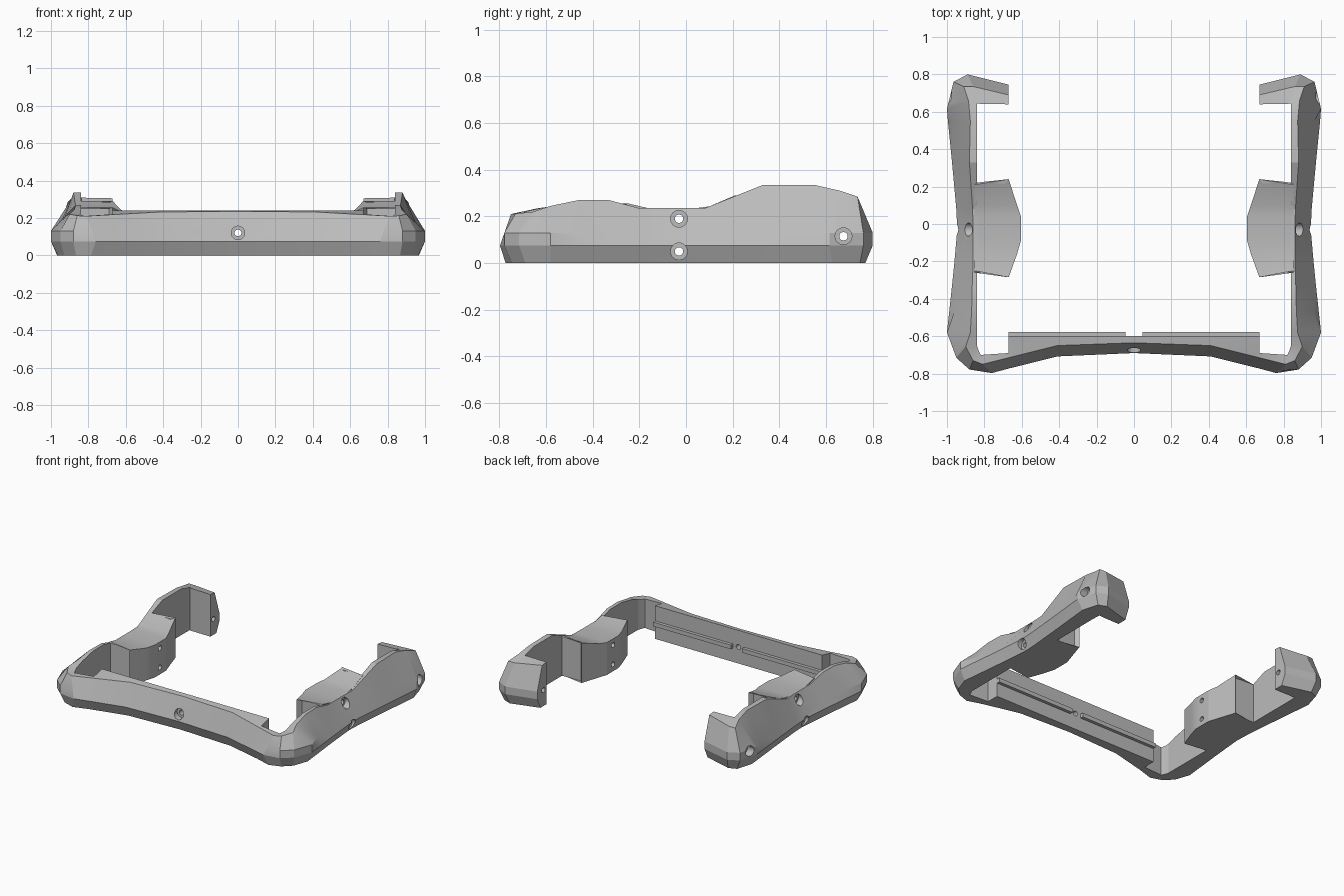
import bpy
import bmesh
import math
from mathutils import Vector

cube = bpy.data.objects.get("Cube")
if cube:
    bpy.data.objects.remove(cube, do_unlink=True)

grey = bpy.data.materials.new("plain grey")
grey.use_nodes = True
grey.diffuse_color = (0.5, 0.5, 0.5, 1)
grey.node_tree.nodes["Principled BSDF"].inputs["Base Color"].default_value = grey.diffuse_color


def loft_object(name, lofts):
    """Make one closed mesh from lists of matching cross-sections."""
    bm = bmesh.new()
    for sections in lofts:
        rings = [[bm.verts.new(p) for p in section] for section in sections]
        count = len(rings[0])
        for a, b in zip(rings, rings[1:]):
            for i in range(count):
                j = (i + 1) % count
                bm.faces.new((a[i], a[j], b[j], b[i]))
        bm.faces.new(rings[0][::-1])
        bm.faces.new(rings[-1])
    bmesh.ops.recalc_face_normals(bm, faces=bm.faces)
    mesh = bpy.data.meshes.new(name)
    bm.to_mesh(mesh)
    bm.free()
    obj = bpy.data.objects.new(name, mesh)
    bpy.context.collection.objects.link(obj)
    mesh.materials.append(grey)
    return obj


def activate(obj):
    bpy.ops.object.select_all(action='DESELECT')
    obj.select_set(True)
    bpy.context.view_layer.objects.active = obj


def bar_section(inner, crest, outer, z_inner, z_crest, corner=False):
    """Inner wall, sloped top, leaning outer face and tucked-in underside."""
    inner, crest, outer = Vector(inner), Vector(crest), Vector(outer)
    low = 0.075
    base = outer + (crest - outer).normalized() * 0.035
    if corner:
        upper, z_upper = outer, 0.13
    else:
        upper, z_upper = outer.lerp(crest, 0.25), low + (z_crest - low) * 0.25
    return [(*inner, 0), (*inner, z_inner), (*crest, z_crest),
            (*upper, z_upper), (*outer, low), (*base, 0)]


# Front bar, from the centre out to the pocket beside the corner
half = [
    bar_section((0, -.6), (0, -.635), (0, -.69), .24, .235),
    bar_section((.41, -.6), (.41, -.65), (.41, -.708), .24, .232),
    bar_section((.67, -.6), (.66, -.712), (.65, -.768), .24, .218),
    bar_section((.671, -.69), (.67, -.715), (.66, -.77), .22, .218),
]

# Faceted front corner
half += [
    bar_section((.82, -.7), (.81, -.75), (.76, -.797), .21, .21),
    bar_section((.83, -.68), (.86, -.73), (.88, -.778), .212, .212, True),
    bar_section((.84, -.65), (.9, -.655), (.95, -.715), .22, .22, True),
]

# Side bar: y, crest x, outer x, height
side = [
    (-.58, .875, 1, .245), (-.46, .868, .987, .27), (-.33, .865, .973, .27),
    (-.2, .86, .96, .235), (-.03, .86, .945, .235), (.08, .863, .95, .235),
    (.33, .88, .973, .335), (.55, .875, .995, .335),
]
for y, crest, outer, top in side:
    half.append(bar_section((.84, y), (crest, y), (outer, y), top, top, y < -.5))

# Back corner and inward hook
half += [
    bar_section((.84, .6), (.885, .66), (1, .615), .32, .31, True),
    bar_section((.838, .645), (.91, .735), (.965, .76), .31, .285, True),
    bar_section((.82, .642), (.86, .735), (.89, .8), .308, .285, True),
    bar_section((.67, .64), (.67, .69), (.67, .745), .305, .3, True),
]

mirrored = [[(-x, y, z) for x, y, z in s] for s in reversed(half[1:])]
frame = loft_object("frame", [mirrored + half])
parts = [frame]

# Mounting tabs: inner x, inner y, root y, height
tab = [
    (.69, -.25, -.26, .25), (.67, -.285, -.25, .256), (.625, -.16, -.16, .235),
    (.605, -.09, -.09, .235), (.605, .04, .04, .235), (.625, .1, .1, .243),
    (.67, .24, .21, .29), (.69, .215, .22, .285),
]
for name, s in (("left", 1), ("right", -1)):
    sections = [[(s * .852, root, 0), (s * .852, root, h), (s * x, y, h), (s * x, y, 0)]
                for x, y, root, h in tab]
    parts.append(loft_object(name + "_mounting_tab", [sections]))

# Two narrow ridges along the inner wall of the front bar
for name, s in (("left", 1), ("right", -1)):
    ends = [[(s * x, y, z) for y, z in ((-.61, .1), (-.577, .1), (-.577, .13), (-.61, .13))]
            for x in (.045, .67)]
    parts.append(loft_object(name + "_ridge", [ends]))


def stepped_hole(place, depth):
    """Screw hole with a wider outer bore; place maps distance and offsets to a point."""
    def ring(distance, radius):
        return [place(distance, radius * math.cos(a), radius * math.sin(a))
                for a in (math.tau * i / 24 for i in range(24))]
    return [ring(.5, .018), ring(depth, .018), ring(depth, .036), ring(1.1, .036)]


# Screw holes through the sides, the hooks and the front bar
holes = [stepped_hole(lambda d, u, v: (u, -d, .12 + v), .645)]
for s in (1, -1):
    for y, z, depth in ((-.03, .19, .855), (-.03, .05, .91), (.675, .115, .94)):
        holes.append(stepped_hole(
            lambda d, u, v, s=s, y=y, z=z: (s * d, y + u, z + v), depth))
cutter = loft_object("hole_cutter", holes)
cutter.hide_render = True

for part in parts[:3]:
    cut = part.modifiers.new("holes", 'BOOLEAN')
    cut.operation = 'DIFFERENCE'
    cut.solver = 'EXACT'
    cut.object = cutter
    activate(part)
    bpy.ops.object.modifier_apply(modifier=cut.name)
bpy.data.objects.remove(cutter, do_unlink=True)

for part in parts:
    activate(part)
    bpy.ops.object.shade_smooth_by_angle(angle=math.radians(18))
